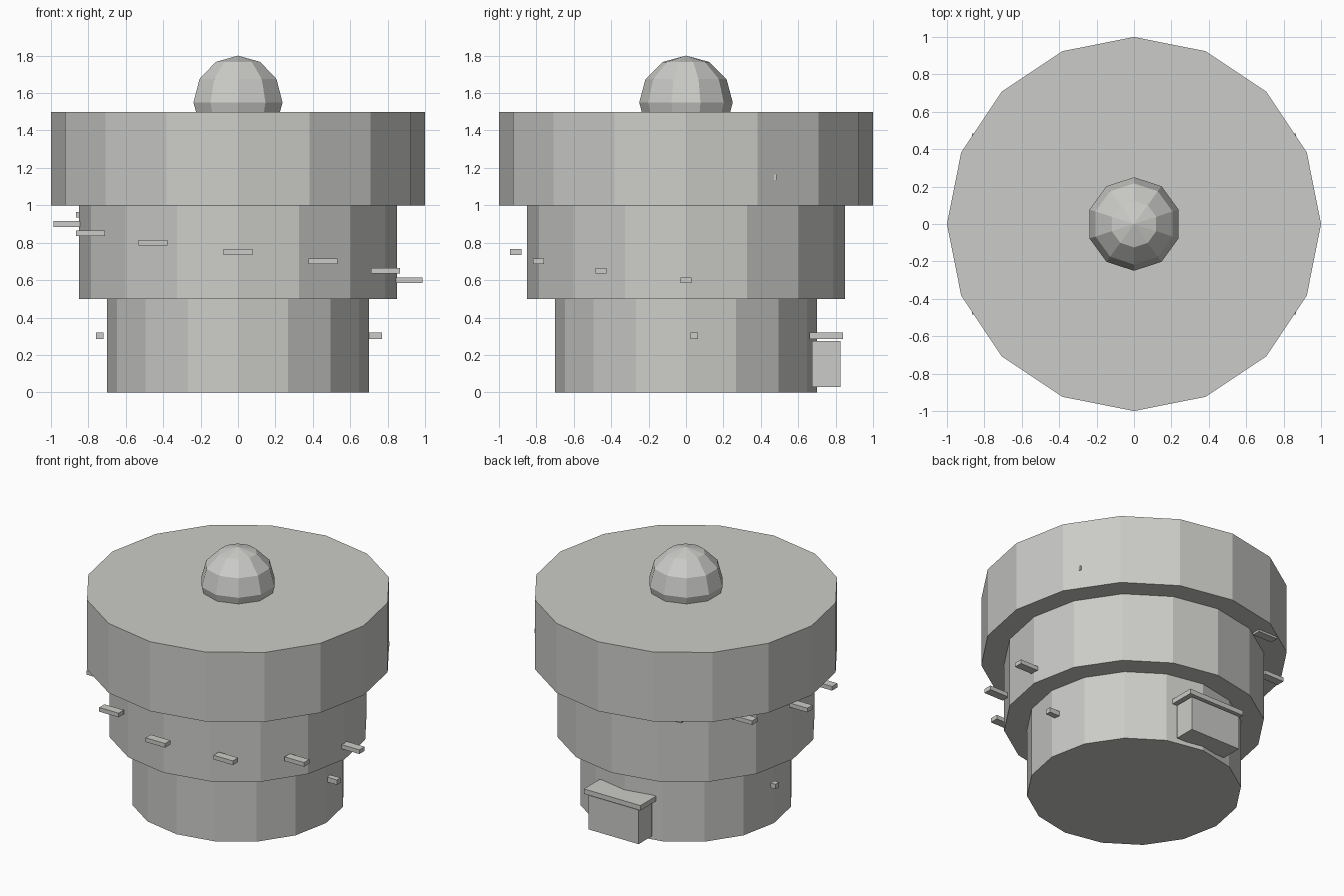
import bpy
from math import cos, sin, radians

cube = bpy.data.objects.get("Cube")
if cube:
    bpy.data.objects.remove(cube, do_unlink=True)

# One plain stone colour
stone = bpy.data.materials.new("warm_grey_stone")
stone.use_nodes = True
colour = (0.6, 0.6, 0.58, 1)
stone.diffuse_color = colour
stone.node_tree.nodes["Principled BSDF"].inputs["Base Color"].default_value = colour


def finish(name):
    obj = bpy.context.object
    obj.name = name
    obj.data.materials.clear()
    obj.data.materials.append(stone)
    return obj


def tier(name, radius, bottom, height=0.5):
    bpy.ops.mesh.primitive_cylinder_add(
        vertices=16, radius=radius, depth=height, location=(0, 0, bottom + height / 2))
    return finish(name)


def box(name, centre, size):
    bpy.ops.mesh.primitive_cube_add(size=1, location=centre)
    obj = finish(name)
    obj.scale = size
    bpy.ops.object.transform_apply(location=False, rotation=False, scale=True)
    return obj


# Three tiers, wider toward the top
for i, name in enumerate(("lower_tier", "middle_tier", "upper_tier")):
    tier(name, 0.7 + 0.15 * i, 0.5 * i)

# Faceted dome sunk into the flat top
bpy.ops.mesh.primitive_uv_sphere_add(
    segments=10, ring_count=6, radius=0.25, location=(0, 0, 1.55))
finish("dome")

# Spiral of steps, all aligned to the same axes
for i in range(12):
    a = radians(-30 * i)
    box(f"step_{i + 1}", (0.91 * cos(a), 0.91 * sin(a), 0.6 + 0.05 * i),
        (0.155, 0.06, 0.03))

# Porch at the back with a flat roof slab
box("porch", (0, 0.75, 0.152), (0.4, 0.15, 0.245))
box("porch_roof", (0, 0.75, 0.302), (0.45, 0.18, 0.035))

# Small side pegs
box("left_peg", (0.73, 0.045, 0.302), (0.08, 0.04, 0.035))
box("right_peg", (-0.74, 0.045, 0.302), (0.04, 0.04, 0.035))
